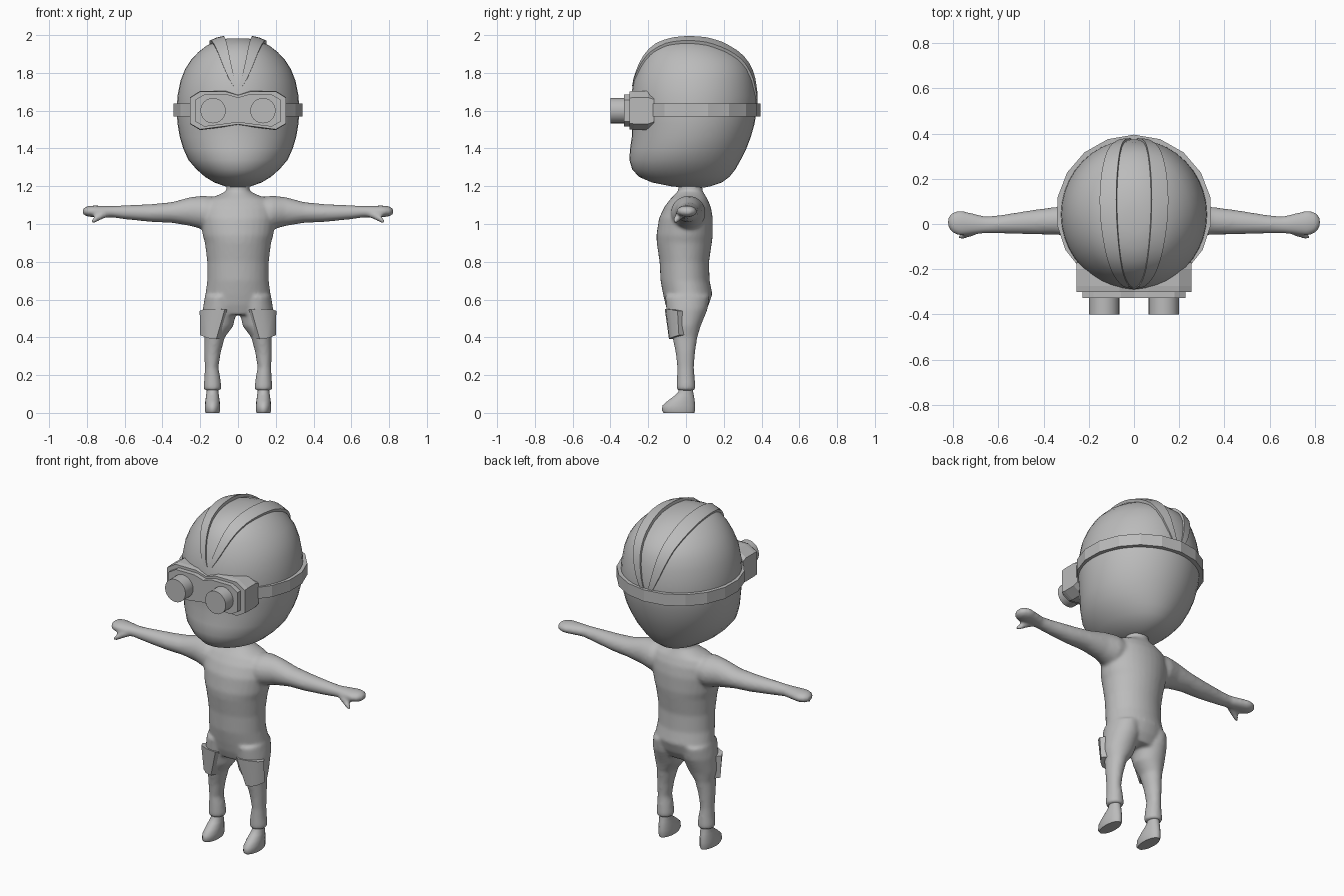
import bpy, bmesh, math
from mathutils import Vector
from mathutils.bvhtree import BVHTree

if "Cube" in bpy.data.objects:
    bpy.data.objects.remove(bpy.data.objects["Cube"])

grey = bpy.data.materials.new("plain grey")
grey.diffuse_color = (0.5, 0.5, 0.5, 1)
grey.use_nodes = True
grey.node_tree.nodes["Principled BSDF"].inputs["Base Color"].default_value = grey.diffuse_color


def finish(bm, name, smooth=None):
    bmesh.ops.recalc_face_normals(bm, faces=bm.faces)
    me = bpy.data.meshes.new(name)
    bm.to_mesh(me)
    bm.free()
    ob = bpy.data.objects.new(name, me)
    bpy.context.collection.objects.link(ob)
    me.materials.append(grey)
    if smooth:
        bpy.ops.object.select_all(action='DESELECT')
        ob.select_set(True)
        bpy.context.view_layer.objects.active = ob
        bpy.ops.object.shade_smooth_by_angle(angle=math.radians(smooth))
    return ob


def bridge(bm, rings, closed=True, caps=True):
    """Skin a list of point rings into bm."""
    vs = [[bm.verts.new(p) for p in r] for r in rings]
    n = len(vs[0])
    for a, b in zip(vs, vs[1:]):
        for i in range(n if closed else n - 1):
            j = (i + 1) % n
            bm.faces.new((a[i], a[j], b[j], b[i]))
    if caps:
        bm.faces.new(vs[0])
        bm.faces.new(vs[-1])


def ring_z(cx, z, y0, y1, rx, n=32):
    """Horizontal ellipse spanning y0..y1."""
    cy, ry = (y0 + y1) / 2, (y1 - y0) / 2
    return [(cx + rx * math.cos(a), cy + ry * math.sin(a), z)
            for a in (2 * math.pi * i / n for i in range(n))]


def ring_x(s, x, cy, cz, ry, rz, n=20):
    """Upright ellipse across an arm, on side s."""
    return [(s * x, cy + ry * math.cos(a), cz + rz * math.sin(a))
            for a in (2 * math.pi * i / n for i in range(n))]


# Body: torso, legs and arms, fused into one smooth skin
torso = [  # z, front y, back y, half width
    (1.23, -.04, .085, .06), (1.175, -.042, .088, .062), (1.155, -.06, .10, .10),
    (1.13, -.085, .115, .17), (1.09, -.115, .132, .195), (1.03, -.143, .142, .2),
    (.94, -.157, .142, .187), (.9, -.155, .137, .175), (.8, -.14, .122, .163),
    (.7, -.135, .125, .163), (.63, -.122, .14, .172), (.57, -.108, .12, .178),
    (.52, -.09, .09, .15)]
leg = [  # z, centre x, front y, back y, half width
    (.62, .095, -.11, .125, .08), (.55, .096, -.105, .115, .09), (.46, .107, -.088, .078, .082),
    (.4, .124, -.072, .06, .054), (.32, .135, -.055, .048, .044), (.24, .140, -.046, .042, .036),
    (.19, .136, -.048, .046, .042), (.14, .135, -.05, .05, .047), (.118, .135, -.048, .048, .045)]
arm = [  # x, centre y, centre z, half depth, half height
    (.1, .01, 1.06, .09, .08), (.18, .012, 1.06, .092, .09), (.25, .015, 1.066, .072, .077),
    (.35, .014, 1.061, .061, .055), (.45, .008, 1.058, .054, .048), (.6, -.002, 1.062, .04, .037),
    (.66, -.004, 1.065, .038, .031), (.71, 0, 1.066, .047, .031), (.77, .004, 1.067, .057, .031),
    (.805, .006, 1.067, .045, .026), (.823, .008, 1.066, .02, .012)]
thumb = [(.68, -.015, 1.06, .025, .02), (.72, -.035, 1.045, .022, .02),
         (.755, -.05, 1.025, .017, .018), (.775, -.057, 1.014, .01, .011)]
bm = bmesh.new()
bridge(bm, [ring_z(0, z, a, b, w) for z, a, b, w in torso])
for s in (-1, 1):
    bridge(bm, [ring_z(s * x, z, a, b, w) for z, x, a, b, w in leg])
    bridge(bm, [ring_x(s, *r) for r in arm])
    bridge(bm, [ring_x(s, *r) for r in thumb])
body = finish(bm, "body")
rem = body.modifiers.new("fuse", 'REMESH')
rem.mode = 'VOXEL'
rem.voxel_size = 0.009
rem.use_smooth_shade = True
sm = body.modifiers.new("soften", 'SMOOTH')
sm.factor = 0.5
sm.iterations = 8

# Shoes with bare ankles
shoe = [(0, -.118, .044, .036), (.012, -.128, .048, .04), (.04, -.124, .048, .04),
        (.065, -.095, .046, .038), (.09, -.062, .042, .034), (.11, -.04, .038, .031),
        (.15, -.035, .035, .031)]
for s, side in ((-1, "right"), (1, "left")):
    bm = bmesh.new()
    bridge(bm, [ring_z(s * .135, z, a, b, w, 20) for z, a, b, w in shoe])
    finish(bm, side + "_shoe", 50)

# Head
head = [(1.192, 0, .09, .03), (1.2, -.08, .13, .07), (1.22, -.18, .19, .125), (1.25, -.25, .23, .175),
        (1.29, -.285, .262, .22), (1.34, -.3, .29, .263), (1.4, -.296, .32, .29),
        (1.46, -.287, .343, .308), (1.53, -.287, .363, .32), (1.6, -.29, .374, .325),
        (1.68, -.29, .374, .32), (1.76, -.277, .362, .304), (1.82, -.255, .345, .28),
        (1.87, -.232, .315, .248), (1.91, -.205, .27, .21), (1.945, -.165, .215, .165),
        (1.97, -.11, .15, .11), (1.983, -.04, .07, .05)]
bm = bmesh.new()
bridge(bm, [ring_z(0, z, a, b, w, 40) for z, a, b, w in head])
tree = BVHTree.FromBMesh(bm)
finish(bm, "head", 60)

# Raised ribs running over the crown from brow to strap
mid = Vector((0, .04, 1.6))
for s, side in ((-1, "right"), (1, "left")):
    rings = []
    for i in range(25):
        t = i / 24
        a = math.radians(158 - 156 * t)
        k = math.sin(math.pi * t) ** .8
        sect = []
        for x, lift in ((.075, -.01), (.075, 1), (.11, 1), (.145, 1), (.145, -.01)):
            xx = s * (.004 + .02 * (x > .08) + (x - .004 - .02 * (x > .08)) * k)
            hit = tree.ray_cast(mid + Vector((xx, 0, 0)),
                                Vector((0, math.cos(a), math.sin(a))))[0]
            out = (hit - mid).normalized()
            sect.append(hit + out * (lift if lift < 0 else .004 + .014 * k))
        rings.append(sect)
    bm = bmesh.new()
    bridge(bm, rings)
    finish(bm, side + "_crown_rib", 35)

# Strap around the head
rings = []
for i in range(15):
    a = math.radians(-48 + 276 * i / 14)
    c, d = math.cos(a), math.sin(a)
    rings.append([(r * c, .05 + r * d, z) for r, z in
                  ((.318, 1.57), (.345, 1.57), (.345, 1.638), (.318, 1.638))])
bm = bmesh.new()
bridge(bm, rings)
finish(bm, "strap")

# Goggle body: one outline stepped through several depths
half = [(0, 1.685), (.065, 1.705), (.2, 1.705), (.255, 1.67), (.255, 1.53), (.2, 1.497),
        (.065, 1.515), (0, 1.525)]
outline = half + [(-x, z) for x, z in half[-2:0:-1]]
steps = [(-.17, 1, .85), (-.2, 1, 1), (-.275, 1, 1), (-.3, 1, .96),
         (-.3, .89, .82), (-.328, .89, .82)]
bm = bmesh.new()
bridge(bm, [[(x * kx, y, 1.6 + (z - 1.6) * kz) for x, z in outline] for y, kx, kz in steps])
finish(bm, "goggle_body")

# Lens tubes
for s, side in ((-1, "right"), (1, "left")):
    bm = bmesh.new()
    bridge(bm, [[(s * .132 + .067 * math.cos(a), y, 1.6 + .067 * math.sin(a))
                 for a in (2 * math.pi * i / 24 for i in range(24))] for y in (-.31, -.4)])
    finish(bm, side + "_lens_tube", 40)

# Thigh pockets wrapped from the front to the outer side
top = [(.203, -.045, .54), (.185, -.08, .547), (.13, -.107, .55), (.07, -.112, .548)]
low = [(.2, -.038, .412), (.178, -.068, .402), (.15, -.088, .394), (.115, -.09, .39)]
for s, side in ((-1, "right"), (1, "left")):
    bm = bmesh.new()
    rings = []
    for p, q in zip(top, low):
        rings.append([(s * x, y, z) for x, y, z in
                      (p, q, (q[0] - .03, q[1] + .04, q[2]), (p[0] - .03, p[1] + .04, p[2]))])
    bridge(bm, rings)
    finish(bm, side + "_thigh_pocket", 40)
